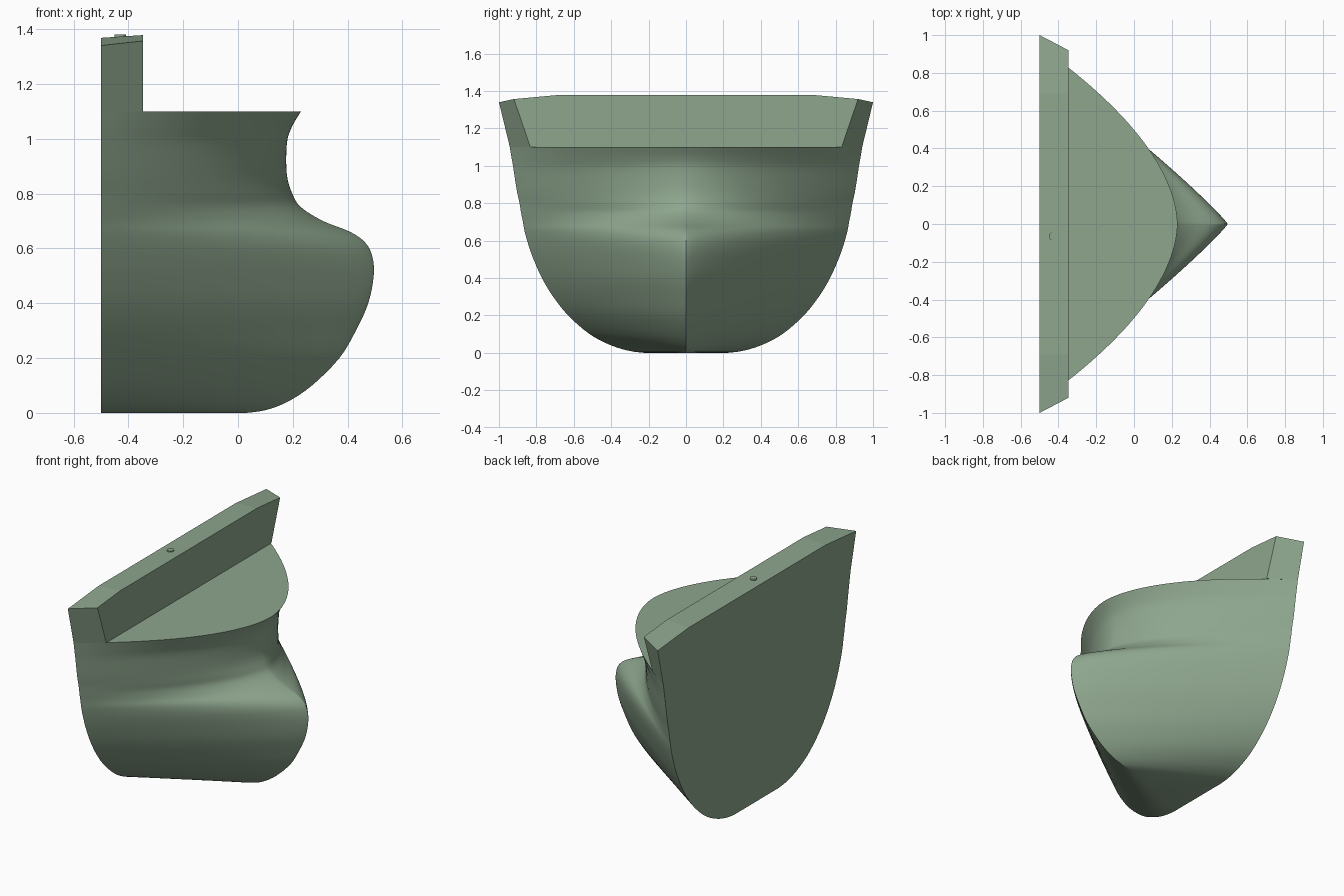
import bpy, bmesh, math

if "Cube" in bpy.data.objects:
    bpy.data.objects.remove(bpy.data.objects["Cube"])

# Waterline stations: height, half breadth at the back, stem x, fullness exponent
STATIONS = [
    (0, .22, .03, .95), (.01, .30, .10, .95), (.04, .40, .18, .95), (.10, .515, .27, .95),
    (.20, .63, .37, .95), (.30, .71, .43, .94), (.40, .77, .475, .92), (.50, .815, .495, .9),
    (.57, .84, .49, .87), (.62, .855, .465, .84), (.66, .865, .41, .8), (.70, .872, .31, .74),
    (.75, .882, .23, .68), (.80, .89, .198, .63), (.87, .905, .178, .6), (.98, .922, .178, .58),
    (1.04, .932, .195, .56), (1.10, .942, .23, .55)]
BACK = -0.5
N = 28       # points per half waterline
SUB = 4      # rows between stations


def spline(pts, sub):
    """Catmull-Rom interpolation through the stations."""
    out = []
    for i in range(len(pts) - 1):
        a, b, c, d = (pts[min(max(i + k, 0), len(pts) - 1)] for k in (-1, 0, 1, 2))
        for s in range(sub):
            t = s / sub
            out.append([.5 * (2 * q + (r - p) * t + (2 * p - 5 * q + 4 * r - w) * t * t
                              + (3 * q - p - 3 * r + w) * t ** 3)
                        for p, q, r, w in zip(a, b, c, d)])
    out.append(list(pts[-1]))
    return out


def finish(bm, name, angle):
    bmesh.ops.recalc_face_normals(bm, faces=bm.faces)
    me = bpy.data.meshes.new(name)
    bm.to_mesh(me)
    bm.free()
    ob = bpy.data.objects.new(name, me)
    bpy.context.collection.objects.link(ob)
    me.materials.append(green)
    bpy.ops.object.select_all(action='DESELECT')
    ob.select_set(True)
    bpy.context.view_layer.objects.active = ob
    bpy.ops.object.shade_smooth_by_angle(angle=math.radians(angle))
    return ob


green = bpy.data.materials.new("hull_green")
green.diffuse_color = (0.27, 0.38, 0.27, 1)
green.use_nodes = True
green.node_tree.nodes["Principled BSDF"].inputs["Base Color"].default_value = green.diffuse_color

# Bow hull: waterlines lofted from keel to deck
bm = bmesh.new()
rows = []
for z, half, stem, q in spline(STATIONS, SUB):
    row = []
    for i in range(-N, N + 1):
        u = i / N
        x = BACK + (stem - BACK) * (1 - u * u)
        y = math.copysign(half * abs(u) ** (2 * q), u)
        row.append(bm.verts.new((x, y, max(z, 0))))
    rows.append(row)
for lo, hi in zip(rows, rows[1:]):
    for i in range(2 * N):
        bm.faces.new((lo[i], lo[i + 1], hi[i + 1], hi[i]))
bm.faces.new(rows[0])                                                # flat bottom
bm.faces.new(rows[-1])                                               # deck
bm.faces.new([r[0] for r in rows] + [r[-1] for r in reversed(rows)])  # back wall
finish(bm, "bow_hull", 40)

# Raised bulwark across the back of the deck
bm = bmesh.new()
half_back = [(.942, 1.10), (1.0, 1.34), (.69, 1.368)]
half_front = [(.832, 1.10), (.92, 1.357), (.69, 1.378)]
loops = []
for x, half in ((BACK, half_back), (-.347, half_front)):
    pts = half + [(-y, z) for y, z in reversed(half)]
    loops.append([bm.verts.new((x, y, z)) for y, z in pts])
a, b = loops
bm.faces.new(a)
bm.faces.new(b)
for i in range(6):
    j = (i + 1) % 6
    bm.faces.new((a[i], a[j], b[j], b[i]))
finish(bm, "bulwark", 3)

# Small pin set into the top of the bulwark
bm = bmesh.new()
bmesh.ops.create_cone(bm, cap_ends=True, segments=24, radius1=.021, radius2=.021, depth=.145)
bmesh.ops.translate(bm, verts=bm.verts, vec=(-.43, -.065, 1.3075))
finish(bm, "top_pin", 30)
